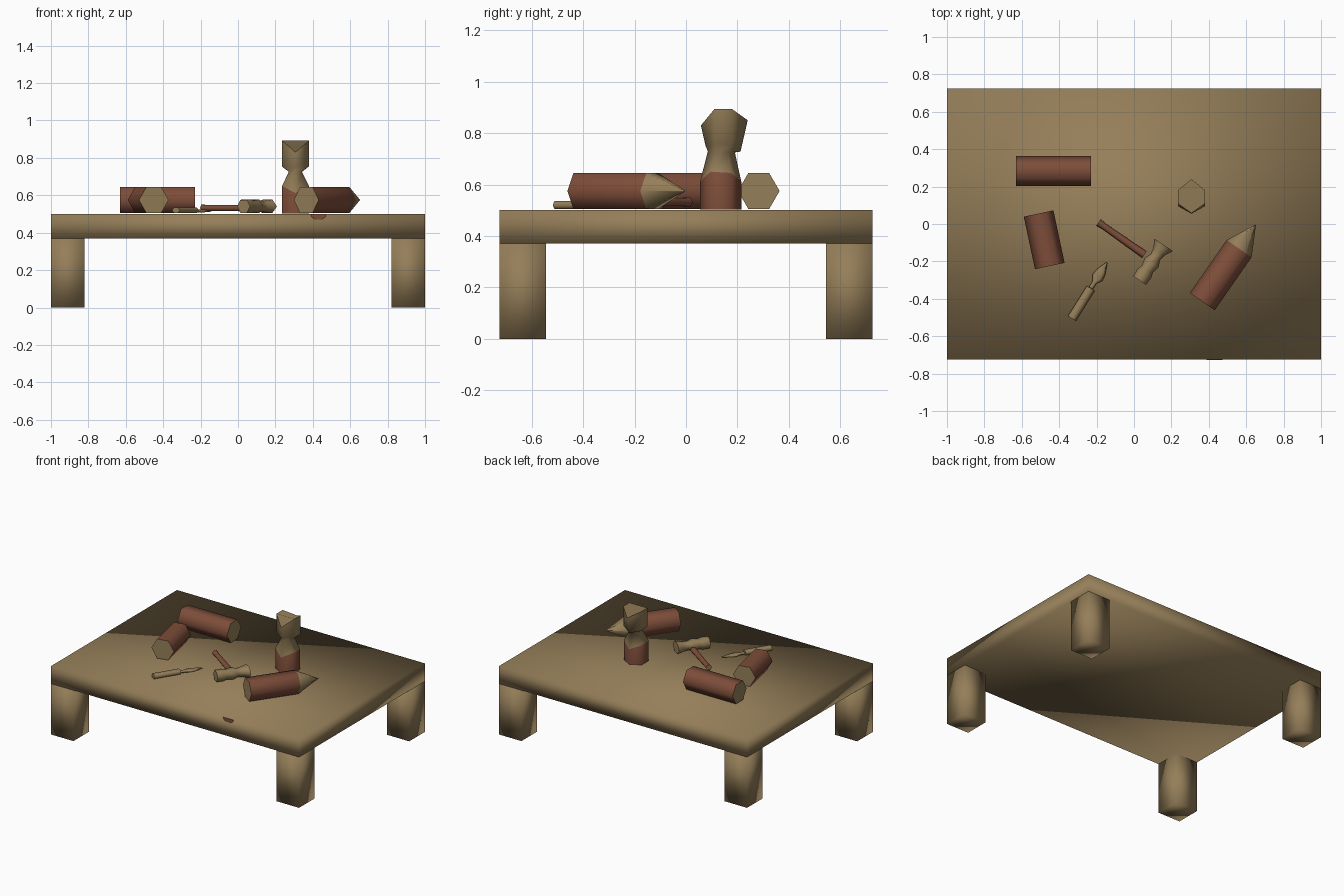
import bpy, bmesh, math
from mathutils import Vector

if "Cube" in bpy.data.objects:
    bpy.data.objects.remove(bpy.data.objects["Cube"])


def material(name, rgb):
    m = bpy.data.materials.new(name)
    m.diffuse_color = (*rgb, 1)
    m.use_nodes = True
    m.node_tree.nodes["Principled BSDF"].inputs["Base Color"].default_value = m.diffuse_color
    return m


WOOD = material("pale_wood", (0.30, 0.21, 0.10))
BARK = material("bark_brown", (0.205, 0.074, 0.042))


def finish(name, bm):
    bmesh.ops.recalc_face_normals(bm, faces=bm.faces)
    me = bpy.data.meshes.new(name)
    bm.to_mesh(me)
    bm.free()
    me.materials.append(WOOD)
    me.materials.append(BARK)
    ob = bpy.data.objects.new(name, me)
    bpy.context.collection.objects.link(ob)
    return ob


def box(name, lo, hi, mat=0, smooth=True):
    bm = bmesh.new()
    bmesh.ops.create_cube(bm, size=1)
    for v in bm.verts:
        v.co = [a + (b - a) * (c + 0.5) for a, b, c in zip(lo, hi, v.co)]
    for f in bm.faces:
        f.smooth = smooth
        f.material_index = mat
    return finish(name, bm)


def loft(name, rings, bark=()):
    """Skin rings of six points; segments listed in bark are brown, caps pale."""
    bm = bmesh.new()
    vs = [[bm.verts.new(p) for p in r] for r in rings]
    for s, (a, b) in enumerate(zip(vs, vs[1:])):
        for i in range(6):
            j = (i + 1) % 6
            f = bm.faces.new((a[i], a[j], b[j], b[i]))
            f.smooth = True
            f.material_index = int(s in bark)
    bm.faces.new(vs[0])
    bm.faces.new(vs[-1])
    return finish(name, bm)


def lying(name, start, angle, z, profile, bark=()):
    """Six-sided turned piece lying flat; profile = (distance, half width, half height)."""
    a = math.radians(angle)
    along, side = Vector((math.cos(a), math.sin(a), 0)), Vector((-math.sin(a), math.cos(a), 0))
    origin, up = Vector((*start, z)), Vector((0, 0, 1 / math.sin(math.pi / 3)))
    rings = [[origin + along * t + side * w * math.cos(k * math.pi / 3)
              + up * h * math.sin(k * math.pi / 3) for k in range(6)] for t, w, h in profile]
    return loft(name, rings, bark)


# table: slab and four corner legs
box("table_top", (-1, -0.725, 0.37), (1, 0.725, 0.5))
for sx, nx in ((-1, "left"), (1, "right")):
    for sy, ny in ((-1, "front"), (1, "back")):
        xs, ys = sorted((sx, sx * 0.82)), sorted((sy * 0.725, sy * 0.545))
        box(f"{ny}_{nx}_leg", (xs[0], ys[0], 0), (xs[1], ys[1], 0.371))

# brown stain on the front edge
bm = bmesh.new()
pts = [(0.43 + 0.042 * math.cos(t), -0.726, 0.499 - 0.03 * math.sin(t))
       for t in (i * math.pi / 6 for i in range(7))]
face = bm.faces.new([bm.verts.new(p) for p in pts])
face.material_index = 1
geo = bmesh.ops.extrude_face_region(bm, geom=[face])["geom"]
for v in geo:
    if isinstance(v, bmesh.types.BMVert):
        v.co.y += 0.003
for f in bm.faces:
    f.material_index = 1
finish("edge_stain", bm)

# logs
R, H = 0.081, 0.07
lying("back_log", (-0.63, 0.283), 0, 0.575, [(0, R, H), (0.4, R, H)], {0})
lying("short_log", (-0.51, 0.056), -78, 0.575, [(0, R, H), (0.287, R, H)], {0})
lying("sharpened_log", (0.365, -0.415), 55.2, 0.575,
      [(0, R, H), (0.345, R, H), (0.5, 0.002, 0.002)], {0})

# hammer: brown handle, turned pale head
lying("hammer_handle", (-0.19, 0.008), -35, 0.532,
      [(0, 0.022, 0.018), (0.04, 0.018, 0.015), (0.3, 0.022, 0.018)], {0, 1})
lying("hammer_head", (0.03, -0.302), 56, 0.541,
      [(0, 0.042, 0.035), (0.045, 0.044, 0.036), (0.075, 0.035, 0.03), (0.115, 0.045, 0.036),
       (0.15, 0.03, 0.026), (0.185, 0.036, 0.03), (0.23, 0.06, 0.036)])

# chisel: handle and leaf-shaped blade
lying("chisel_handle", (-0.332, -0.505), 58, 0.52,
      [(0, 0.025, 0.016), (0.19, 0.025, 0.016)])
lying("chisel_blade", (-0.23, -0.342), 58, 0.516,
      [(0, 0.012, 0.008), (0.035, 0.012, 0.008), (0.065, 0.032, 0.007),
       (0.1, 0.027, 0.006), (0.16, 0.004, 0.003)])

# carved standing log: bark base, narrow neck, rough head
# each row: half width, then (y, z) of front point, front pair, back pair, back point
rows = [
    (0.072, (0.055, 0.502), (0.095, 0.502), (0.175, 0.502), (0.215, 0.502)),
    (0.072, (0.055, 0.612), (0.095, 0.65), (0.175, 0.645), (0.215, 0.612)),
    (0.035, (0.085, 0.73), (0.11, 0.725), (0.165, 0.725), (0.19, 0.725)),
    (0.073, (0.076, 0.75), (0.11, 0.758), (0.18, 0.755), (0.212, 0.728)),
    (0.073, (0.058, 0.83), (0.11, 0.893), (0.18, 0.893), (0.24, 0.85)),
]
X = 0.307
rings = [[(X, *a), (X + w, *b), (X + w, *c), (X, *d), (X - w, *c), (X - w, *b)]
         for w, a, b, c, d in rows]
loft("carved_figure", rings, {0})
